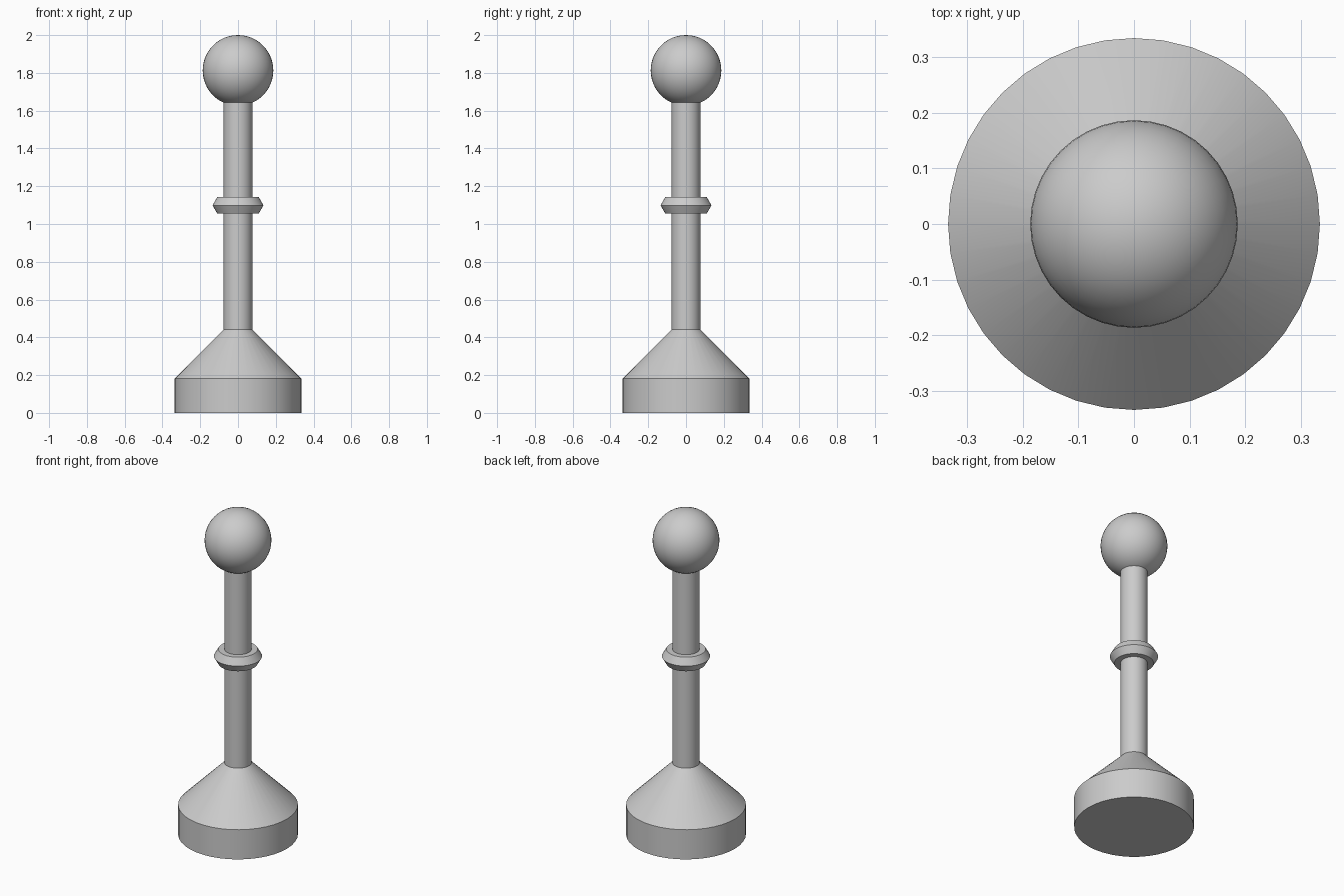
import bpy, bmesh, math

if "Cube" in bpy.data.objects:
    bpy.data.objects.remove(bpy.data.objects["Cube"])


def finish(name):
    obj = bpy.context.object
    obj.name = name
    bpy.ops.object.shade_smooth_by_angle(angle=math.radians(30))
    return obj


def lathe(name, profile, sides, closed=False):
    """Revolve (radius, z) points around z; open profiles are capped."""
    bm = bmesh.new()
    rings = [[bm.verts.new((r * math.cos(2 * math.pi * i / sides),
                            r * math.sin(2 * math.pi * i / sides), z))
              for i in range(sides)] for r, z in profile]
    pairs = list(zip(rings, rings[1:]))
    if closed:
        pairs.append((rings[-1], rings[0]))
    else:
        bm.faces.new(rings[0])
        bm.faces.new(rings[-1])
    for a, b in pairs:
        for i in range(sides):
            j = (i + 1) % sides
            bm.faces.new((a[i], a[j], b[j], b[i]))
    bmesh.ops.recalc_face_normals(bm, faces=bm.faces)
    mesh = bpy.data.meshes.new(name)
    bm.to_mesh(mesh)
    bm.free()
    obj = bpy.data.objects.new(name, mesh)
    bpy.context.collection.objects.link(obj)
    bpy.ops.object.select_all(action='DESELECT')
    obj.select_set(True)
    bpy.context.view_layer.objects.active = obj
    return finish(name)


# Weighted foot with its cone, and the shaft rising out of it
lathe("base_and_shaft", [(0.335, 0), (0.335, 0.183), (0.076, 0.442), (0.076, 1.66)], 40)

# Faceted collar round the shaft, six-sided in section
R, r = 0.085, 0.05
section = [(R + r * math.cos(math.radians(a)), 1.099 + r * math.sin(math.radians(a)))
           for a in range(0, 360, 60)]
lathe("collar", section, 40, closed=True)

# Ball knob
bpy.ops.mesh.primitive_uv_sphere_add(segments=40, ring_count=24, radius=0.187,
                                     location=(0, 0, 1.813))
finish("ball_knob")
